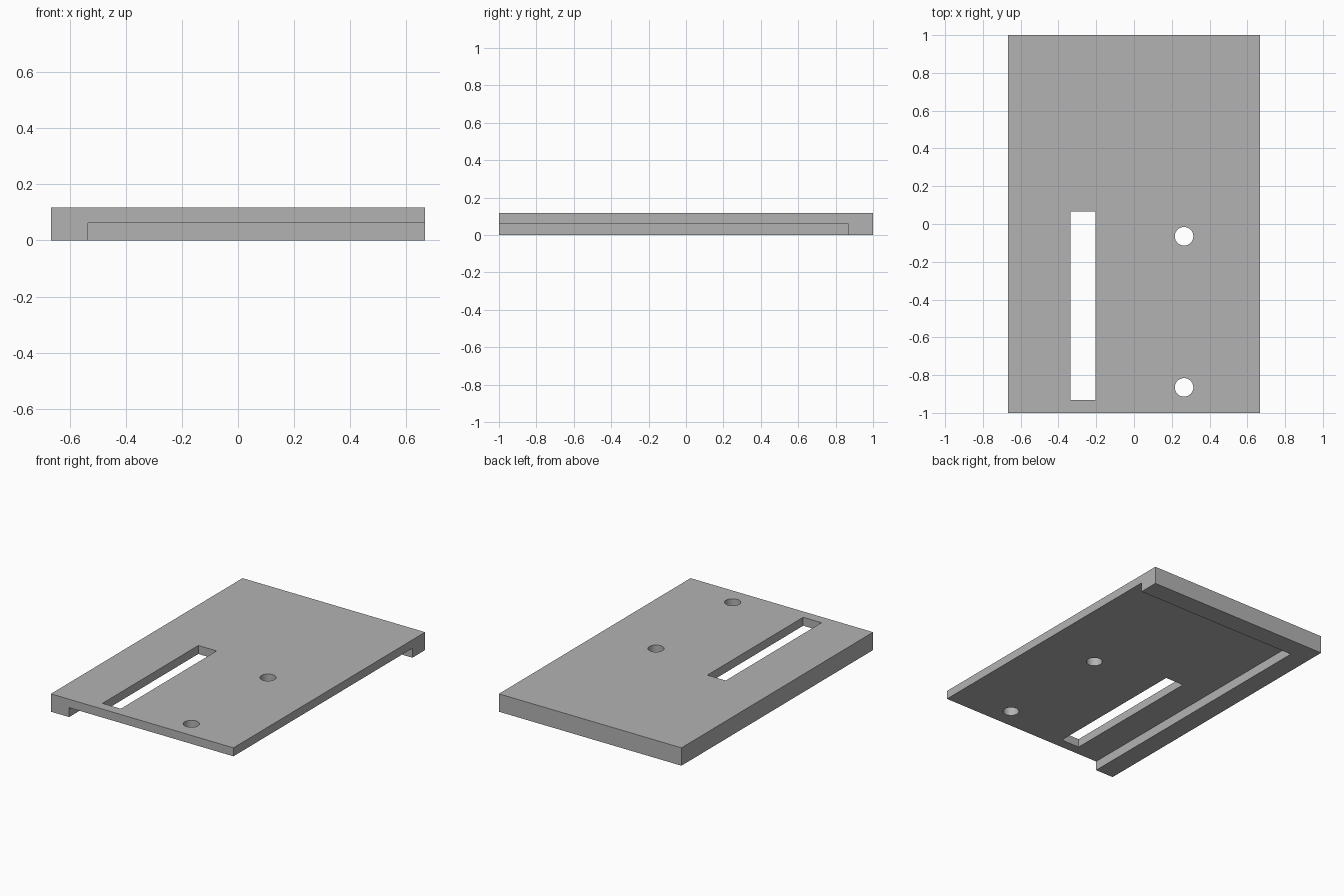
import bpy
import bmesh
from mathutils import Matrix, Vector

if "Cube" in bpy.data.objects:
    bpy.data.objects.remove(bpy.data.objects["Cube"], do_unlink=True)

HALF_X, HALF_Y = 0.667, 1.0
TOP, UNDERSIDE = 0.118, 0.062
LIP = 0.133

grey = bpy.data.materials.new("plain grey")
grey.use_nodes = True
grey.diffuse_color = (0.45, 0.45, 0.45, 1)
grey.node_tree.nodes["Principled BSDF"].inputs["Base Color"].default_value = grey.diffuse_color


def add_object(name, bm):
    mesh = bpy.data.meshes.new(name)
    bm.to_mesh(mesh)
    bm.free()
    mesh.materials.append(grey)
    obj = bpy.data.objects.new(name, mesh)
    bpy.context.collection.objects.link(obj)
    return obj


def box(name, low, high):
    low, high = Vector(low), Vector(high)
    bm = bmesh.new()
    place = Matrix.Translation((low + high) / 2) @ Matrix.Diagonal((*(high - low), 1))
    bmesh.ops.create_cube(bm, size=1, matrix=place)
    return add_object(name, bm)


def cylinder(name, x, y, radius):
    bm = bmesh.new()
    bmesh.ops.create_cone(bm, cap_ends=True, segments=48, radius1=radius, radius2=radius,
                          depth=1, matrix=Matrix.Translation((x, y, 0)))
    return add_object(name, bm)


# Solid slab
plate = box("mounting_plate", (-HALF_X, -HALF_Y, 0), (HALF_X, HALF_Y, TOP))

# Underside recess leaves a lip along the right and back edges
cutters = [
    box("recess_cutter", (LIP - HALF_X, -2, -1), (2, HALF_Y - LIP, UNDERSIDE)),
    box("slot_cutter", (-0.337, -0.933, -1), (-0.203, 0.067, 1)),
]

# Two round screw holes
for y in (-0.065, -0.865):
    cutters.append(cylinder("hole_cutter", 0.265, y, 0.049))

bpy.ops.object.select_all(action="DESELECT")
bpy.context.view_layer.objects.active = plate
plate.select_set(True)
for cutter in cutters:
    cut = plate.modifiers.new(cutter.name, "BOOLEAN")
    cut.operation = "DIFFERENCE"
    cut.solver = "EXACT"
    cut.object = cutter
    bpy.ops.object.modifier_apply(modifier=cut.name)
    bpy.data.objects.remove(cutter, do_unlink=True)

# Smooth hole walls, sharp edges elsewhere
bpy.ops.object.shade_smooth_by_angle()
